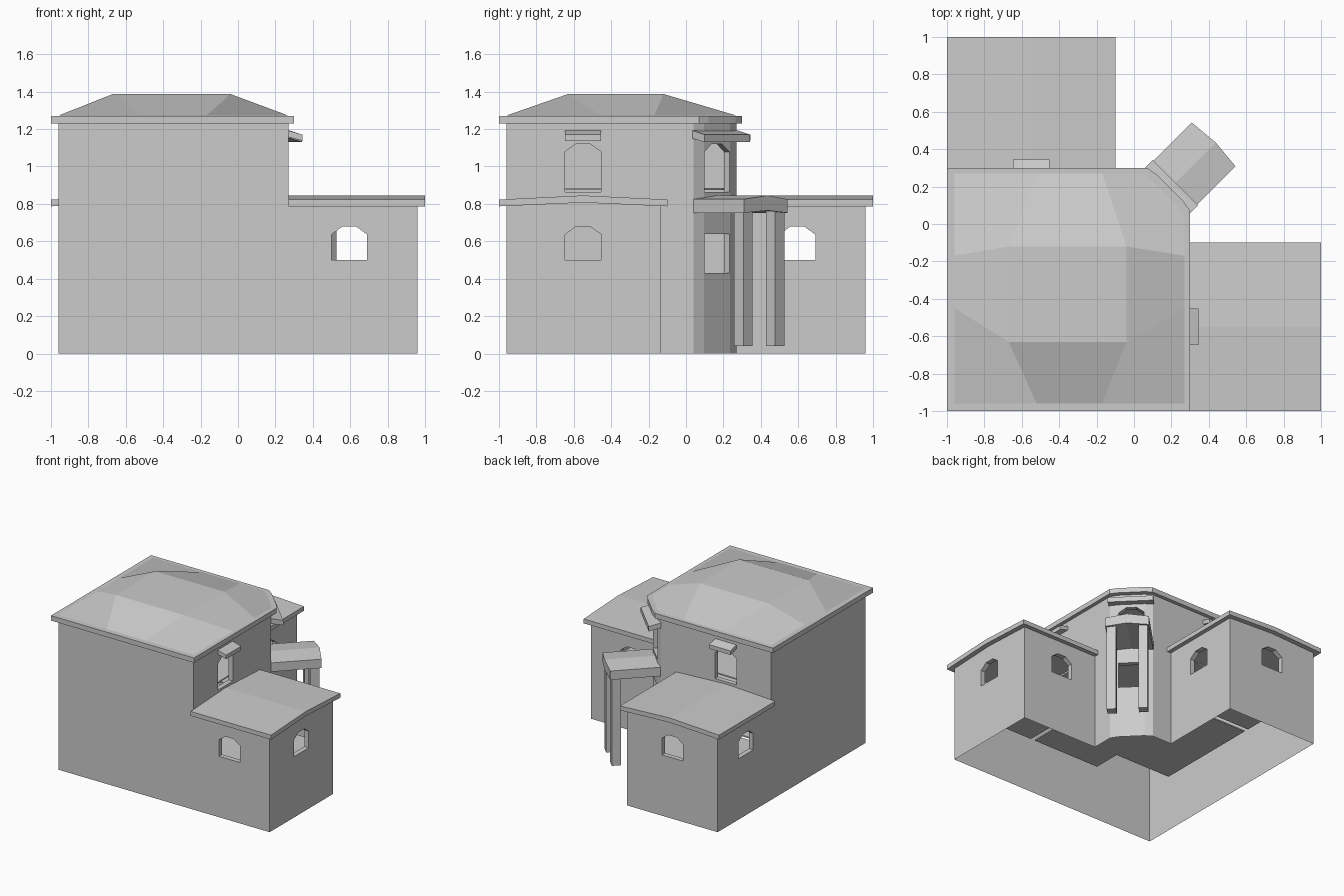
import bpy, bmesh, math
from mathutils import Vector

if "Cube" in bpy.data.objects:
    bpy.data.objects.remove(bpy.data.objects["Cube"])

plaster = bpy.data.materials.new("plain grey")
plaster.diffuse_color = (0.6, 0.6, 0.6, 1)
plaster.use_nodes = True
plaster.node_tree.nodes["Principled BSDF"].inputs["Base Color"].default_value = plaster.diffuse_color
R = math.sqrt(0.5)


def finish(name, bm, twin=False):
    """Make the object, and optionally its twin across the x = y diagonal."""
    for i in range(2 if twin else 1):
        if i:
            for v in bm.verts:
                v.co.x, v.co.y = v.co.y, v.co.x
            bmesh.ops.reverse_faces(bm, faces=bm.faces[:])
        me = bpy.data.meshes.new(name)
        bm.to_mesh(me)
        me.materials.append(plaster)
        ob = bpy.data.objects.new(name + ("_twin" if i else ""), me)
        bpy.context.collection.objects.link(ob)
    bm.free()


def loft(name, a, b, twin=False):
    """Closed solid between two matching rings of points."""
    bm = bmesh.new()
    va = [bm.verts.new(p) for p in a]
    vb = [bm.verts.new(p) for p in b]
    n = len(a)
    bm.faces.new(va)
    bm.faces.new(vb[::-1])
    for i in range(n):
        j = (i + 1) % n
        bm.faces.new((va[j], va[i], vb[i], vb[j]))
    bmesh.ops.recalc_face_normals(bm, faces=bm.faces[:])
    finish(name, bm, twin)


def slab(name, outline, low, high, twin=False):
    loft(name, [(x, y, low) for x, y in outline], [(x, y, high) for x, y in outline], twin)


def window(c, half, low, high, arched=True):
    """Opening outline; c is the distance along the wall."""
    if not arched:
        return [(c - half, low), (c + half, low), (c + half, high), (c - half, high)]
    k, s = half * 0.4, high - 0.042
    return [(c - half, low), (c + half, low), (c + half, s),
            (c + k, high), (c - k, high), (c - half, s)]


def wall(name, p, q, low, high, openings=(), twin=False, peak=0, depth=0.04):
    """Thin wall from p to q (inside on the left) with window reveals."""
    p, q = Vector((*p, 0)), Vector((*q, 0))
    d = (q - p).normalized()
    inward = Vector((-d.y, d.x, 0))
    L = (q - p).length
    at = lambda s, z: p + d * s + Vector((0, 0, z))
    outline = [(0, low), (L, low), (L, high)] + ([(L / 2, high + peak)] if peak else []) + [(0, high)]
    bm = bmesh.new()
    edges, holes = [], []
    for k, ring in enumerate([outline, *openings]):
        vs = [bm.verts.new(at(*c)) for c in ring]
        es = [bm.edges.new((vs[i], vs[(i + 1) % len(vs)])) for i in range(len(vs))]
        edges += es
        if k:
            holes.append(vs)
    bmesh.ops.triangle_fill(bm, edges=edges, use_beauty=True, normal=-inward)
    for vs in holes:
        inner = [bm.verts.new(v.co + inward * depth) for v in vs]
        for i in range(len(vs)):
            j = (i + 1) % len(vs)
            bm.faces.new((vs[i], vs[j], inner[j], inner[i]))
    bmesh.ops.recalc_face_normals(bm, faces=bm.faces[:])
    if sum(f.normal.dot(-inward) * f.calc_area() for f in bm.faces) < 0:
        bmesh.ops.reverse_faces(bm, faces=bm.faces[:])
    finish(name, bm, twin)


# Long outer walls of the tower and the two wings
wall("tower_outer_wall", (-.96, -.96), (.27, -.96), 0, 1.24, twin=True)
wall("wing_outer_wall", (.27, -.96), (.96, -.96), 0, .8, [window(.325, .096, .5, .678)], True)
wall("wing_end_wall", (.96, -.96), (.96, -.137), 0, .8, [window(.41, .097, .5, .678)], True, peak=.015)
wall("wing_inner_wall", (.96, -.137), (.27, -.137), 0, .8, [window(.365, .096, .5, .678)], True)

# Tower walls above the wings and around the rounded corner
wall("tower_upper_wall", (.27, -.96), (.27, -.137), .79, 1.24, [window(.41, .097, .863, 1.12)], True)
wall("tower_side_wall", (.27, -.137), (.27, .04), 0, 1.24, twin=True)
wall("corner_side_wall", (.27, .04), (.235, .095), 0, 1.24, twin=True)
wall("corner_wall", (.235, .095), (.095, .235), 0, 1.24,
     [window(.099, .095, .43, .64, False), window(.099, .095, .863, 1.12)])

# Thin floors inside, the tower one with a stair opening by the front wall
corner = [(.21, .03), (.19, .07), (.07, .19), (.03, .21)]
slab("tower_floor", [(-.91, -.68), (-.4, -.68), (-.4, -.91), (.21, -.91), *corner, (-.91, .21)], .42, .43)
slab("wing_floor", [(.25, -.91), (.91, -.91), (.91, -.19), (.25, -.19)], .42, .43, True)
slab("upper_floor", [(-.91, -.91), (.22, -.91), *corner, (-.91, .22)], .875, .885)

# Wing roofs, slightly bent along the ridge
prof = [(-1, .787), (-.55, .807), (-.1, .787), (-.1, .823), (-.55, .845), (-1, .823)]
loft("wing_roof", [(.27, y, z) for y, z in prof], [(1, y, z) for y, z in prof], True)

# Tower eaves slab
slab("tower_eaves", [(-1, -1), (.3, -1), (.3, .07), (.265, .12), (.12, .265), (.07, .3), (-1, .3)],
     1.23, 1.27)

# Faceted hip roof: flat top, four side slopes, one folded facet per corner
bm = bmesh.new()
vert = lambda x, y, z=1.272: bm.verts.new((x, y, z))
top = [vert(x, y, 1.387) for x, y in [(-.67, -.63), (-.04, -.63), (-.04, -.12), (-.67, -.12)]]
sides = [[vert(*a), vert(*b)] for a, b in
         [[(-.52, -.96), (-.17, -.96)], [(.27, -.45), (.27, -.17)],
          [(-.17, .27), (-.52, .27)], [(-.96, -.17), (-.96, -.45)]]]
ends = [[(.27, -.96)], [(.27, .04), (.235, .095), (.095, .235), (.04, .27)],
        [(-.96, .27)], [(-.96, -.96)]]
bm.faces.new(top)
for i in range(4):
    j = (i + 1) % 4
    bm.faces.new((sides[i][0], sides[i][1], top[j], top[i]))
    bm.faces.new((sides[i][1], *[vert(*e) for e in ends[i]], sides[j][0], top[j]))
finish("tower_roof", bm)

# Awnings over the upper windows
slope = [(.26, 1.195), (.345, 1.17), (.345, 1.137), (.26, 1.16)]
loft("window_awning", [(x, -.647, z) for x, z in slope], [(x, -.453, z) for x, z in slope], True)


def diag(u, v, z):
    """Point on the corner axis: u outward, v sideways."""
    return ((u + v) * R, (u - v) * R, z)


slope = [(.22, 1.192), (.312, 1.17), (.312, 1.13), (.22, 1.15)]
loft("corner_awning", [diag(u, -.172, z) for u, z in slope], [diag(u, .172, z) for u, z in slope])

# Porch canopy with a bowed front, on two square posts
prof = [(-.165, .752), (0, .765), (.165, .752), (.165, .825), (0, .845), (-.165, .825)]
loft("porch_canopy", [diag(.222, v, z) for v, z in prof],
     [diag(.602 if v else .617, v, z) for v, z in prof])
sq = [(-.035, -.035), (.035, -.035), (.035, .035), (-.035, .035)]
loft("porch_post", [diag(.553 + a, .12 + b, .04) for a, b in sq],
     [diag(.553 + a, .12 + b, .76) for a, b in sq], True)
